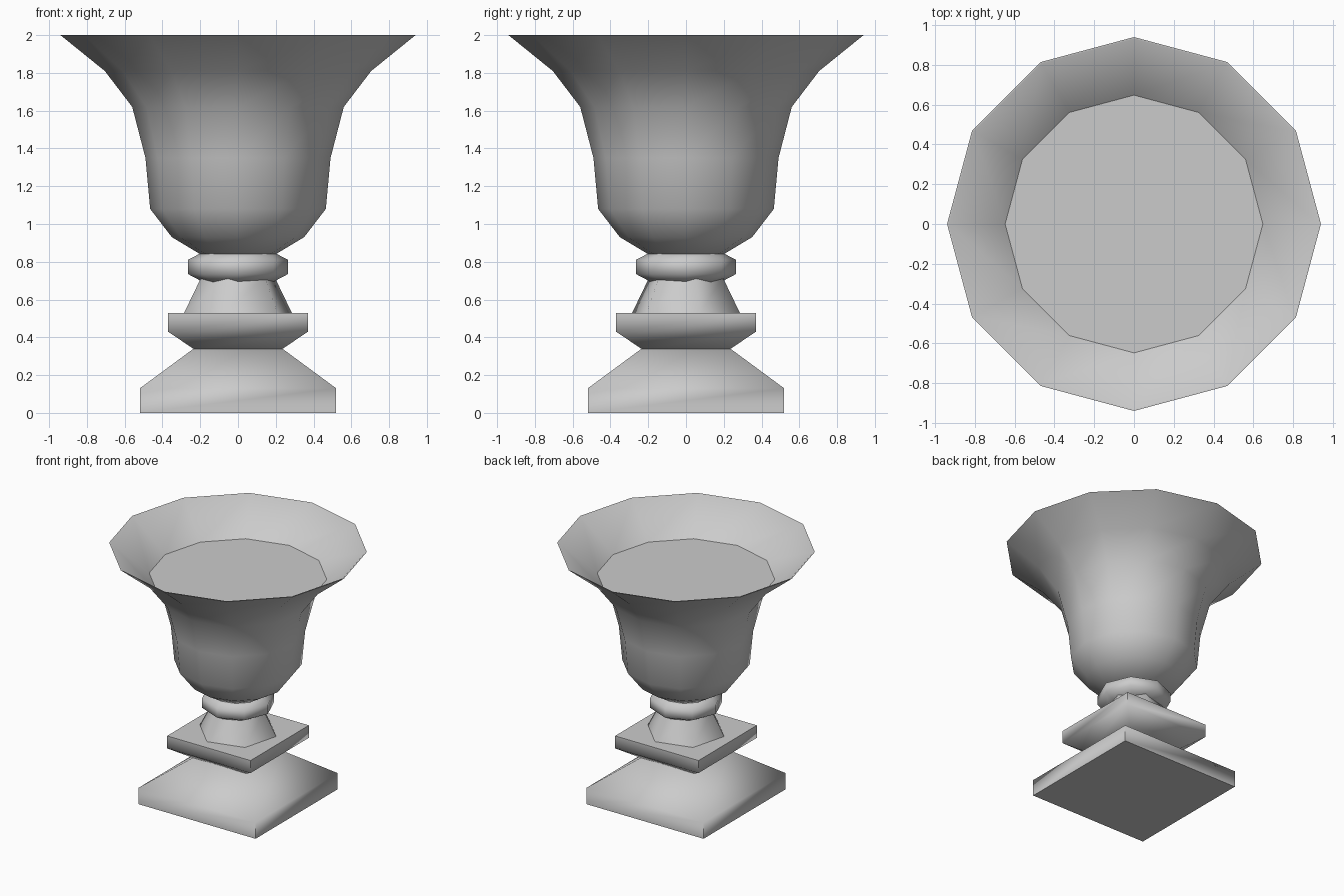
import bpy, bmesh
from math import cos, sin, pi, radians, sqrt

cube = bpy.data.objects.get("Cube")
if cube:
    bpy.data.objects.remove(cube, do_unlink=True)

stone = bpy.data.materials.new("pale grey stone")
stone.use_nodes = True
colour = (0.6, 0.6, 0.6, 1)
stone.diffuse_color = colour
stone.node_tree.nodes["Principled BSDF"].inputs["Base Color"].default_value = colour


def turned(name, sides, phase, profile, cap_top=True):
    """Revolve (radius, height) points into a solid with flat ends."""
    bm = bmesh.new()
    rings = []
    for r, z in profile:
        angles = [radians(phase) + 2 * pi * i / sides for i in range(sides)]
        rings.append([bm.verts.new((r * cos(a), r * sin(a), z)) for a in angles])
    for low, high in zip(rings, rings[1:]):
        for i in range(sides):
            j = (i + 1) % sides
            bm.faces.new((low[i], low[j], high[j], high[i]))
    bm.faces.new(rings[0][::-1])
    if cap_top:
        bm.faces.new(rings[-1])
    mesh = bpy.data.meshes.new(name)
    bm.to_mesh(mesh)
    bm.free()
    mesh.materials.append(stone)
    obj = bpy.data.objects.new(name, mesh)
    bpy.context.collection.objects.link(obj)
    bpy.ops.object.select_all(action='DESELECT')
    obj.select_set(True)
    bpy.context.view_layer.objects.active = obj
    bpy.ops.object.shade_smooth_by_angle(angle=radians(65))
    return obj


def square(profile):
    """Turn half widths into corner radii."""
    return [(w * sqrt(2), z) for w, z in profile]


# Square foot and plate
turned("base", 4, 45, square([(0.52, 0), (0.52, 0.13), (0.235, 0.34)]))
turned("plate", 4, 45, square([(0.23, 0.335), (0.37, 0.43), (0.37, 0.53)]))

# Six-sided neck and eight-sided collar
turned("neck", 6, -45, [(0.295, 0.53), (0.2, 0.72)])
turned("collar", 8, 0, [(0.18, 0.69), (0.265, 0.735), (0.265, 0.81), (0.18, 0.855)])

# Flared bowl with a thin lip, open down to the fill
turned("bowl", 12, 0, [(0.2, 0.84), (0.35, 0.93), (0.465, 1.08), (0.49, 1.35),
                       (0.56, 1.62), (0.705, 1.81), (0.94, 2), (0.93, 2),
                       (0.648, 1.768)], cap_top=False)

# Flat fill inside the bowl
turned("fill", 12, 0, [(0.6, 1.755), (0.648, 1.768)])
